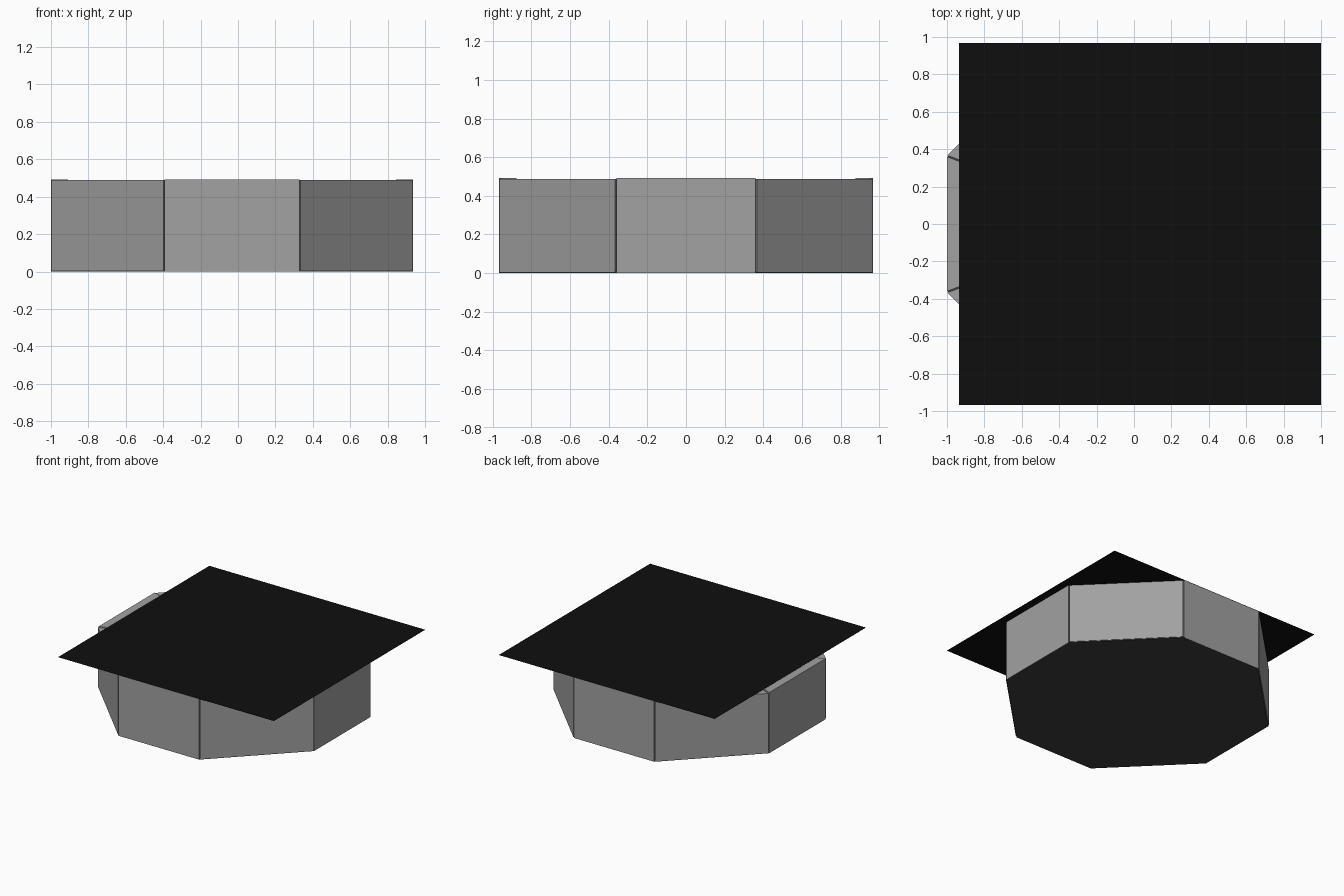
import bpy, bmesh, math
from mathutils import Vector

if "Cube" in bpy.data.objects:
    bpy.data.objects.remove(bpy.data.objects["Cube"])

CX = -0.0325      # centre of the octagonal drum
R = 0.9675        # distance to the straight panels
S = 0.36          # half width of a straight panel
T = 0.09          # wall thickness


def material(name, rgb):
    m = bpy.data.materials.new(name)
    m.diffuse_color = (*rgb, 1)
    m.use_nodes = True
    m.node_tree.nodes["Principled BSDF"].inputs["Base Color"].default_value = m.diffuse_color
    return m


def prism(name, outline, z0, z1, mat):
    """Extrude a counter-clockwise outline from z0 to z1."""
    bm = bmesh.new()
    base = bm.faces.new([bm.verts.new((x, y, z0)) for x, y in outline])
    ext = bmesh.ops.extrude_face_region(bm, geom=[base], use_keep_orig=True)
    top = [v for v in ext["geom"] if isinstance(v, bmesh.types.BMVert)]
    bmesh.ops.translate(bm, verts=top, vec=(0, 0, z1 - z0))
    bmesh.ops.recalc_face_normals(bm, faces=bm.faces)
    mesh = bpy.data.meshes.new(name)
    bm.to_mesh(mesh)
    bm.free()
    ob = bpy.data.objects.new(name, mesh)
    ob.data.materials.append(mat)
    bpy.context.collection.objects.link(ob)
    return ob


grey = material("grey_wall", (0.36, 0.36, 0.36))
dark = material("dark_base", (0.047, 0.047, 0.047))
black = material("black_top", (0.0048, 0.0048, 0.0048))


def wall(name, a, b, z0, z1):
    """Thick panel whose outer face runs from a to b, mitred inwards."""
    k = 1 - T / R
    pts = [a, b, b * k, a * k]
    prism(name, [(p.x + CX, p.y) for p in pts], z0, z1, grey)


# Eight wall panels: a straight and a diagonal one for each quarter turn
for i in range(4):
    c, s = round(math.cos(i * math.pi / 2)), round(math.sin(i * math.pi / 2))

    def turn(x, y):
        return Vector((c * x - s * y, s * x + c * y))

    wall(f"straight_panel_{i + 1}", turn(R, -S), turn(R, S), 0.001, 0.493)
    wall(f"diagonal_panel_{i + 1}", turn(R - 0.002, S + 0.007),
         turn(S + 0.007, R - 0.002), 0.006, 0.488)

# Octagonal floor plate
q = R - 0.002
floor = [(q, -S), (q, S), (S, q), (-S, q), (-q, S), (-q, -S), (-S, -q), (S, -q)]
prism("floor_plate", [(x + CX, y) for x, y in floor], 0.0, 0.008, dark)

# Thin square board resting on the walls, shifted to the right
prism("square_board", [(-0.935, -0.968), (1, -0.968), (1, 0.968), (-0.935, 0.968)],
      0.4935, 0.495, black)
